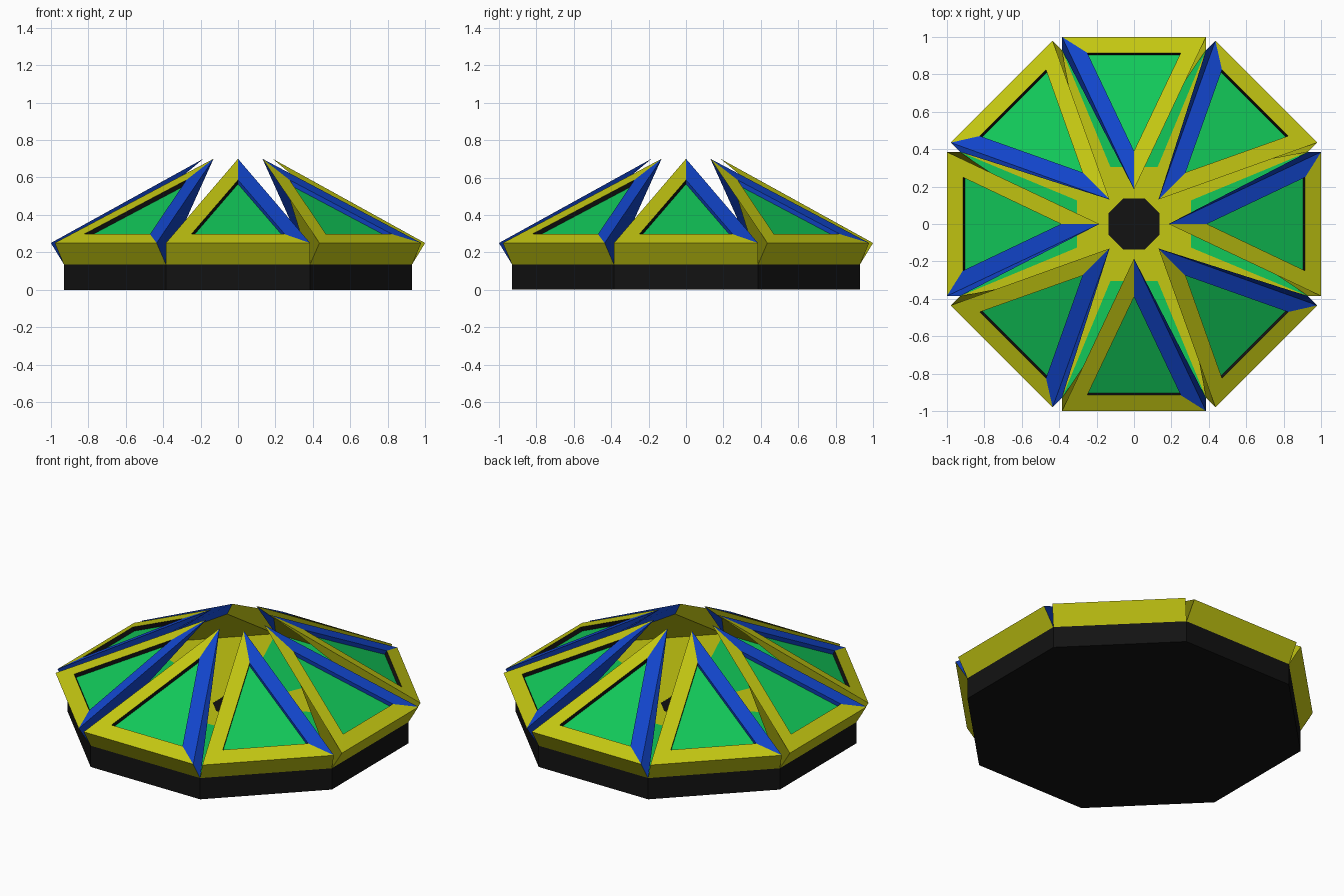
import bpy, bmesh
from math import pi, cos, sin, tan
from mathutils import Vector

if "Cube" in bpy.data.objects:
    bpy.data.objects.remove(bpy.data.objects["Cube"])


def material(name, rgb):
    m = bpy.data.materials.new(name)
    m.diffuse_color = (*rgb, 1)
    m.use_nodes = True
    m.node_tree.nodes["Principled BSDF"].inputs["Base Color"].default_value = m.diffuse_color
    return m


YELLOW = material("yellow", (0.55, 0.57, 0.006))
BLUE = material("blue", (0.006, 0.06, 0.60))
GREEN = material("green", (0.006, 0.58, 0.10))
BLACK = material("black", (0.006, 0.006, 0.006))


def make_mesh(name, verts, faces, mats, slots=None):
    mesh = bpy.data.meshes.new(name)
    bm = bmesh.new()
    vs = [bm.verts.new(v) for v in verts]
    for i, f in enumerate(faces):
        face = bm.faces.new([vs[k] for k in f])
        face.material_index = slots[i] if slots else 0
    bmesh.ops.recalc_face_normals(bm, faces=bm.faces)
    bm.to_mesh(mesh)
    bm.free()
    for m in mats:
        mesh.materials.append(m)
    return mesh


def place(name, mesh, angle=0.0):
    ob = bpy.data.objects.new(name, mesh)
    ob.rotation_euler.z = angle
    bpy.context.collection.objects.link(ob)
    return ob


def octagon_prism(name, apothem, z0, z1, mat):
    r = apothem / cos(pi / 8)
    ring = [(r * cos(pi / 8 + i * pi / 4), r * sin(pi / 8 + i * pi / 4)) for i in range(8)]
    verts = [(x, y, z) for z in (z0, z1) for x, y in ring]
    faces = [range(8), range(8, 16)]
    faces += [(i, (i + 1) % 8, 8 + (i + 1) % 8, 8 + i) for i in range(8)]
    place(name, make_mesh(name, verts, faces, [mat]))


def sector_mesh(name, r0, r1, z0, z1, mat):
    t = tan(pi / 8)
    plan = [(-r1 * t, -r1), (r1 * t, -r1), (r0 * t, -r0), (-r0 * t, -r0)]
    verts = [(x, y, z) for z in (z0, z1) for x, y in plan]
    faces = [range(4), range(4, 8)]
    faces += [(i, (i + 1) % 4, 4 + (i + 1) % 4, 4 + i) for i in range(4)]
    return make_mesh(name, verts, faces, [mat])


# Octagonal base and the dark disc in the middle of the floor
octagon_prism("base", 0.93, 0.0, 0.135, BLACK)
octagon_prism("floor_centre", 0.137, 0.135, 0.139, BLACK)

# Floor: yellow ring, with green wedges and yellow wedges alternating outside it
inner = sector_mesh("floor_ring_sector", 0.137, 0.305, 0.135, 0.14, YELLOW)
green = sector_mesh("floor_green_wedge", 0.305, 0.93, 0.135, 0.14, GREEN)
yellow = sector_mesh("floor_yellow_wedge", 0.305, 0.93, 0.135, 0.14, YELLOW)

# Roof panel: triangular frame with a recessed green pane, tapering underneath
top = [(-0.385, -1, 0.25), (0.385, -1, 0.25), (0, -0.185, 0.70)]
hole = [(-0.25, -0.915, 0.297), (0.25, -0.915, 0.297), (0, -0.39, 0.587)]
inward = Vector((0, 0.483, -0.875)) * 0.025
pane = [Vector(p) + inward for p in hole]
under = [(-0.385, -0.93, 0.135), (0.385, -0.93, 0.135), (0, -0.36, 0.555)]
faces, slots = [], []
for i, frame_slot in enumerate((0, 1, 0)):      # bottom, right, left
    j = (i + 1) % 3
    faces += [(i, j, 3 + j, 3 + i), (3 + i, 3 + j, 6 + j, 6 + i), (j, i, 9 + i, 9 + j)]
    slots += [frame_slot, 1 if frame_slot else 3, frame_slot]
faces += [(6, 7, 8), (9, 11, 10)]
slots += [2, 0]
panel = make_mesh("roof_panel", top + hole + pane + under, faces,
                  [YELLOW, BLUE, GREEN, BLACK], slots)

for i in range(8):
    a = i * pi / 4
    place(f"roof_panel_{i}", panel, a)
    place(f"floor_ring_{i}", inner, a)
    place(f"floor_wedge_{i}", yellow if i % 2 else green, a)
